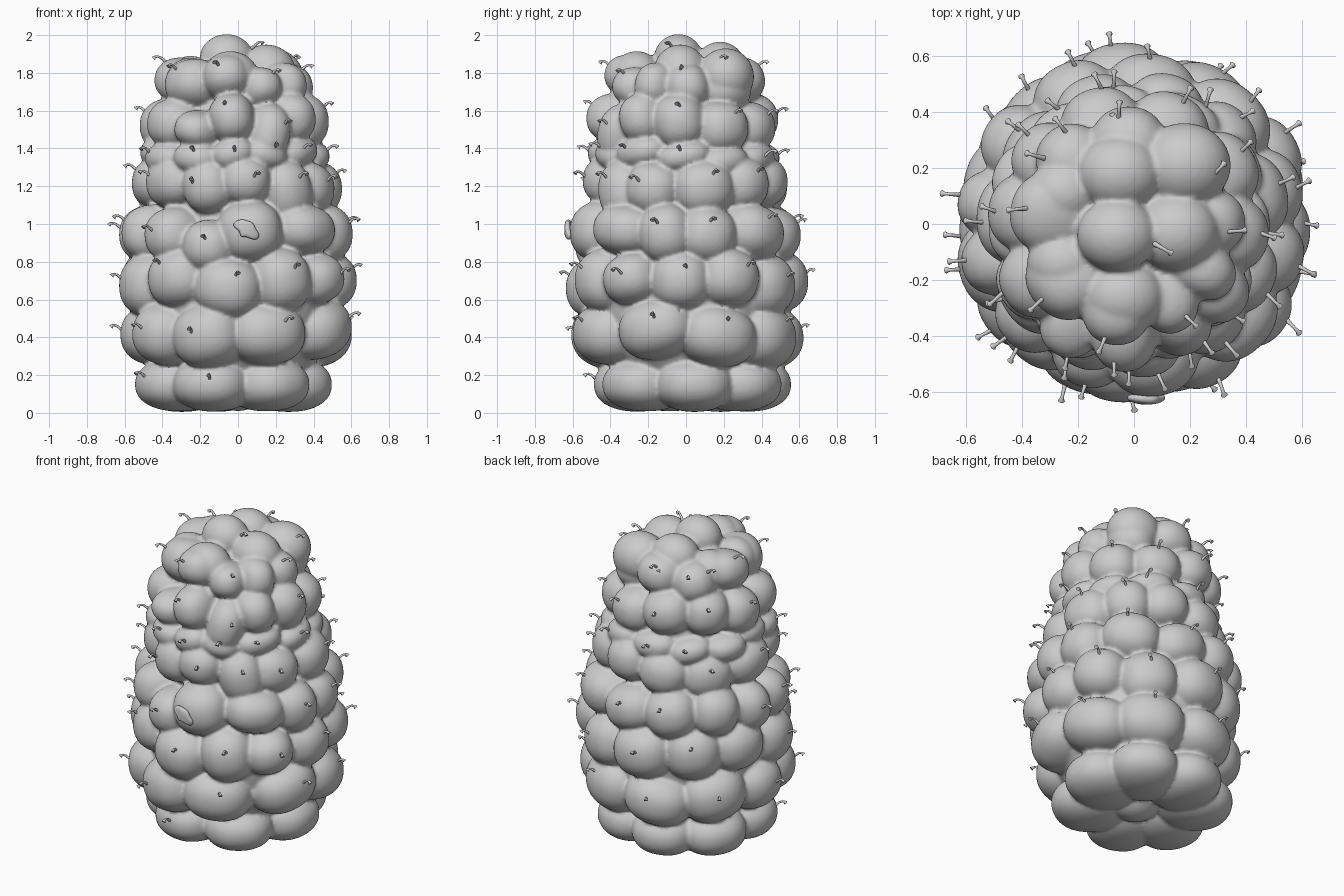
import bpy, bmesh, math, random
from mathutils import Matrix, Vector

if "Cube" in bpy.data.objects:
    bpy.data.objects.remove(bpy.data.objects["Cube"])

random.seed(4)

# rows of drupelets: centre height, half height, outer radius, depth, angles (front = -90)
ROWS = [
    (0.150, 0.145, 0.540, 0.23, [-109, -53, 3, 53, 103, 150, -158]),
    (0.42, 0.165, 0.630, 0.20, [-110, -70, -20, 22, 62, 105, 145, -177, -145]),
    (0.69, 0.165, 0.640, 0.19, [-131, -96, -62, -35, -3, 27, 60, 95, 130, 162, -163]),
    (0.95, 0.150, 0.625, 0.18, [-138, -109, -82, -43, -13, 14, 48, 83, 115, 145, 172, -165]),
    (1.20, 0.140, 0.555, 0.16, [-145, -112, -85, -52, -25, 13, 45, 75, 108, 142, 177]),
    (1.36, 0.080, 0.510, 0.12, [-150, -119, -91, -66, -35, 0, 30, 62, 95, 125, 155, -178]),
    (1.53, 0.140, 0.515, 0.17, [-120, -92, -62, -36, -4, 31, 68, 105, 140, 172, -150]),
    (1.73, 0.125, 0.430, 0.17, [-98, -62, -30, 3, 45, 90, 130, 170, -140]),
]
# individually placed bumps: (row, angle) -> height offset, height factor
SPECIAL = {(3, -109): (-0.07, 0.95), (3, -82): (0.01, 1.08), (3, -138): (-0.01, 1.0), (3, -43): (0.02, 0.9),
           (4, -52): (-0.03, 1.25), (4, -112): (0.0, 1.05), (4, -85): (0.03, 0.95),
           (6, -120): (-0.03, 0.72), (6, -92): (0.03, 0.95), (6, -62): (-0.06, 1.25),
           (7, -98): (0.04, 0.95), (7, -62): (-0.02, 0.9), (2, -96): (-0.03, 1.0), (2, -35): (0.02, 0.85),
           (1, -70): (0.0, 1.0), (1, -110): (-0.01, 1.05)}
# crown and underside drupelets: x, y, z, radius
EXTRAS = [
    (-0.06, -0.04, 1.875, 0.130), (-0.05, 0.18, 1.83, 0.135), (0.15, -0.03, 1.81, 0.14),
    (-0.04, -0.26, 1.78, 0.135), (0.18, 0.21, 1.78, 0.150), (-0.25, 0.11, 1.77, 0.12),
    (-0.25, -0.14, 1.76, 0.12), (0.0, 0.0, 0.17, 0.16),
]


def add_object(name, data):
    ob = bpy.data.objects.new(name, data)
    bpy.context.collection.objects.link(ob)
    return ob


bm = bmesh.new()
pins = []


def drupelet(matrix, p=2.25):
    # slightly squared-off ball, then stretched into place
    made = bmesh.ops.create_icosphere(bm, subdivisions=4, radius=1)["verts"]
    for v in made:
        v.co = matrix @ (v.co / sum(abs(c) ** p for c in v.co) ** (1 / p))


def add_pin(point, out):
    # hooked hair: rises out of the drupelet, bends over, ends in a small knob
    up = Vector((0, 0, 1))
    side = Vector((-out.y, out.x, 0)) * random.uniform(-0.35, 0.35)
    d = (out + side).normalized()
    s = random.uniform(0.65, 0.95)
    pins.append([point - d * 0.02 - up * 0.01, point + (d * 0.022 + up * 0.026) * s,
                 point + (d * 0.040 + up * 0.034) * s, point + (d * 0.056 + up * 0.032) * s,
                 point + (d * 0.066 + up * 0.022) * s])


# drupelet rows, each bump as wide as its share of the row
for i, (z, hz, R, depth, angles) in enumerate(ROWS):
    angles = sorted(angles)
    n = len(angles)
    cx, cy = (-0.03, 0.03) if i == 0 else (-0.02, -0.01) if i > 4 else (0.0, 0.0)
    for k, a in enumerate(angles):
        gap = (angles[(k + 1) % n] - angles[k - 1]) % 360
        width = min(math.radians(gap) * 0.25 * (R - 0.5 * depth) * 1.12, 0.21)
        j = 0 if i == 0 else 1
        dz, tall = SPECIAL.get((i, a), (random.uniform(-0.03, 0.03) * j, random.uniform(0.97, 1.08 if j else 1)))
        dr = random.uniform(-0.015, 0.012)
        tilt = Matrix.Rotation(random.uniform(-0.25, 0.25) * j, 4, 'X')
        lean = Matrix.Rotation(-0.25 if i == 7 else 0, 4, 'Y')
        m = (Matrix.Translation((cx, cy, 0)) @ Matrix.Rotation(math.radians(a), 4, 'Z')
             @ Matrix.Translation((R - depth + dr, 0, z + dz)) @ lean @ tilt
             @ Matrix.Diagonal((depth, width, hz * tall, 1)))
        drupelet(m)
        if random.random() < (0.45 if i == 0 else 0.85):
            el = random.uniform(0.1, 0.5) + (0.15 if i > 5 else 0)
            az = random.uniform(-0.3, 0.3)
            p = m @ Vector((math.cos(el) * math.cos(az), math.cos(el) * math.sin(az), math.sin(el)))
            add_pin(p, Vector((p.x, p.y, 0)).normalized())

for x, y, z, r in EXTRAS:
    drupelet(Matrix.Translation((x, y, z)) @ Matrix.Diagonal((r * 1.1, r, r, 1)), 2)
for x, y, z in ((0.09, -0.08, 1.94), (0.28, 0.17, 1.86), (-0.34, 0.24, 1.83), (-0.08, 0.34, 1.80)):
    add_pin(Vector((x, y, z)), Vector((x, y, 0)).normalized())

# solid core filling the gaps between drupelets
for z, r, h in ((0.62, 0.52, 0.56), (1.17, 0.43, 0.70)):
    bmesh.ops.create_uvsphere(bm, u_segments=48, v_segments=32, radius=1,
                              matrix=Matrix.Translation((0, 0, z)) @ Matrix.Diagonal((r, r, h, 1)))

me = bpy.data.meshes.new("berry_drupelets")
bm.to_mesh(me)
bm.free()
berry = add_object("berry_drupelets", me)
rm = berry.modifiers.new("fuse", 'REMESH')
rm.mode = 'VOXEL'
rm.voxel_size = 0.012
rm.use_smooth_shade = True
sm = berry.modifiers.new("soften", 'SMOOTH')
sm.factor = 0.5
sm.iterations = 2

# hooked hairs as one bevelled curve
cu = bpy.data.curves.new("berry_hairs", 'CURVE')
cu.dimensions = '3D'
cu.bevel_depth = 0.007
cu.bevel_resolution = 2
cu.use_fill_caps = True
for pts in pins:
    sp = cu.splines.new('POLY')
    sp.points.add(len(pts) - 1)
    for q, p, r in zip(sp.points, pts, (1.4, 0.95, 0.85, 1.0, 1.8)):
        q.co = (*p, 1)
        q.radius = r
add_object("berry_hairs", cu)

# small dried scrap clinging to the front
outline = [(-0.075, 0.04), (-0.03, 0.06), (0.0, 0.05), (0.04, 0.04), (0.05, 0.0), (0.075, -0.025),
           (0.06, -0.06), (0.02, -0.05), (-0.01, -0.035), (-0.035, -0.045), (-0.035, -0.005), (-0.07, 0.01)]
bm = bmesh.new()
verts = [bm.verts.new((0.045 + x, -0.630 + 2.0 * (x * x + z * z), 0.97 + z)) for x, z in outline]
hub = bm.verts.new((0.047, -0.632, 0.972))
for k in range(len(verts)):
    bm.faces.new((hub, verts[k], verts[(k + 1) % len(verts)]))
me = bpy.data.meshes.new("dried_scrap")
bm.to_mesh(me)
bm.free()
me.shade_smooth()
scrap = add_object("dried_scrap", me)
so = scrap.modifiers.new("thickness", 'SOLIDIFY')
so.thickness = 0.03
so.offset = 0
ss = scrap.modifiers.new("round", 'SUBSURF')
ss.levels = ss.render_levels = 2
